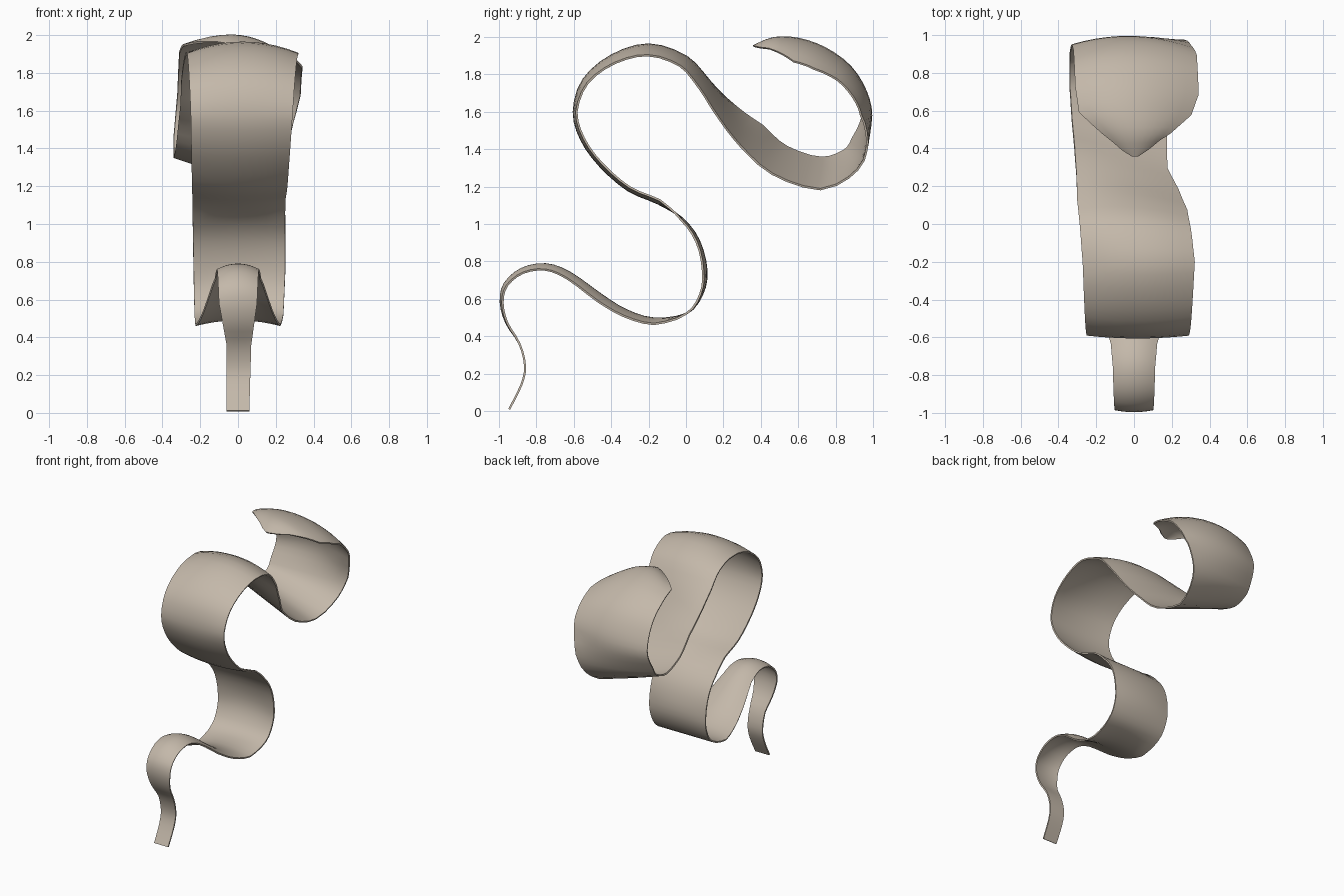
import bpy
import bmesh
import math
from mathutils import Vector

SMOOTH_STEPS = 3      # rows made between two path points
ACROSS = 10           # faces across the ribbon
THICKNESS = 0.011

# Remove the default object
default_object = bpy.data.objects.get("Cube")
if default_object:
    bpy.data.objects.remove(default_object, do_unlink=True)

# Ridge line of the ribbon in the side plane (y, z), from the tail to the tip
PATH = [
    (-.945, .01), (-.88, .14), (-.86, .24), (-.89, .36), (-.96, .47),
    (-.99, .58), (-.97, .68), (-.88, .76), (-.75, .785), (-.62, .74),
    (-.45, .62), (-.32, .54), (-.17, .495), (0, .52), (.085, .62),
    (.11, .75), (.07, .91), (-.02, 1.03), (-.15, 1.11), (-.31, 1.18),
    (-.46, 1.31), (-.56, 1.45), (-.6, 1.6), (-.55, 1.77), (-.4, 1.9),
    (-.2, 1.96), (0, 1.895), (.12, 1.76), (.23, 1.6), (.35, 1.47),
    (.5, 1.34), (.72, 1.27), (.89, 1.33), (.96, 1.44), (.99, 1.58),
    (.96, 1.71), (.875, 1.84), (.74, 1.935), (.6, 1.985), (.47, 1.992),
    (.36, 1.95),
]

# Cross-section keys: path index, low x edge, high x edge, bow, tilt
SECTIONS = [
    (0, -.06, .06, 0, 0), (3, -.06, .07, 0, 0), (5, -.1, .1, .01, 0),
    (8, -.11, .11, .03, 0), (9, -.12, .12, .035, 0),
    (10, -.165, .165, .04, 0), (12, -.225, .225, .03, 0),
    (13, -.23, .24, 0, 0), (15, -.235, .25, -.02, 0),
    (17, -.24, .25, -.01, 0), (18, -.24, .25, .02, 0),
    (22, -.25, .29, .015, 0), (25, -.27, .32, .06, 0),
    (27, -.3, .28, .03, .03), (28, -.305, .235, .01, .055),
    (29, -.315, .175, 0, .08), (31, -.34, .17, 0, .085),
    (33, -.34, .27, -.03, .04), (34, -.33, .305, -.05, -.005),
    (35, -.32, .33, -.06, -.015), (37, -.31, .34, -.075, -.045),
    (38, -.29, .3, -.08, -.04), (39, -.16, .19, -.05, -.02),
    (40, -.01, .02, 0, 0),
]


def make_material(name, colour):
    material = bpy.data.materials.new(name)
    material.use_nodes = True
    material.diffuse_color = colour
    shader = next(node for node in material.node_tree.nodes
                  if node.type == 'BSDF_PRINCIPLED')
    shader.inputs["Base Color"].default_value = colour
    shader.inputs["Roughness"].default_value = 0.7
    return material


def path_point(t):
    """Point and normal on the smooth curve through the path points."""
    last = len(PATH) - 1
    i = min(int(t), last - 1)
    u = t - i
    p0, p1, p2, p3 = (Vector(PATH[max(0, min(last, k))])
                      for k in range(i - 1, i + 3))
    a = (p2 - p0) / 2
    b = p0 - p1 * 2.5 + p2 * 2 - p3 / 2
    c = (p3 - p0) / 2 + (p1 - p2) * 1.5
    point = p1 + a * u + b * u ** 2 + c * u ** 3
    tangent = (a + b * 2 * u + c * 3 * u ** 2).normalized()
    return point, Vector((-tangent.y, tangent.x))


def section_at(t):
    """Blend the two neighbouring cross-section keys."""
    for low, high in zip(SECTIONS, SECTIONS[1:]):
        if t <= high[0]:
            u = (t - low[0]) / (high[0] - low[0])
            return [p + (q - p) * u for p, q in zip(low[1:], high[1:])]
    return SECTIONS[-1][1:]


def sweep_ribbon(name, material):
    """Sweep the bowed, tilted cross-section along the path."""
    bm = bmesh.new()
    previous = None
    for step in range((len(PATH) - 1) * SMOOTH_STEPS + 1):
        t = step / SMOOTH_STEPS
        point, normal = path_point(t)
        x_low, x_high, bow, tilt = section_at(t)
        row = []
        for j in range(ACROSS + 1):
            s = 2 * j / ACROSS - 1
            side = point + normal * (-bow * s * s - tilt * s)
            x = x_low + (x_high - x_low) * (s + 1) / 2
            row.append(bm.verts.new((x, side.x, side.y)))
        if previous:
            for j in range(ACROSS):
                bm.faces.new((previous[j], previous[j + 1],
                              row[j + 1], row[j]))
        previous = row
    mesh = bpy.data.meshes.new(name)
    bm.to_mesh(mesh)
    bm.free()
    mesh.materials.append(material)
    ribbon = bpy.data.objects.new(name, mesh)
    bpy.context.collection.objects.link(ribbon)
    return ribbon


# Curled ribbon
beige = make_material("warm_beige", (.55, .48, .4, 1))
ribbon = sweep_ribbon("curled_ribbon", beige)

# Even wall thickness on both sides of the sheet
solidify = ribbon.modifiers.new("Thickness", 'SOLIDIFY')
solidify.thickness = THICKNESS
solidify.offset = 0

# Smooth faces with crisp rims
bpy.ops.object.select_all(action='DESELECT')
ribbon.select_set(True)
bpy.context.view_layer.objects.active = ribbon
bpy.ops.object.modifier_apply(modifier=solidify.name)
bpy.ops.object.shade_smooth_by_angle(angle=math.radians(40))
